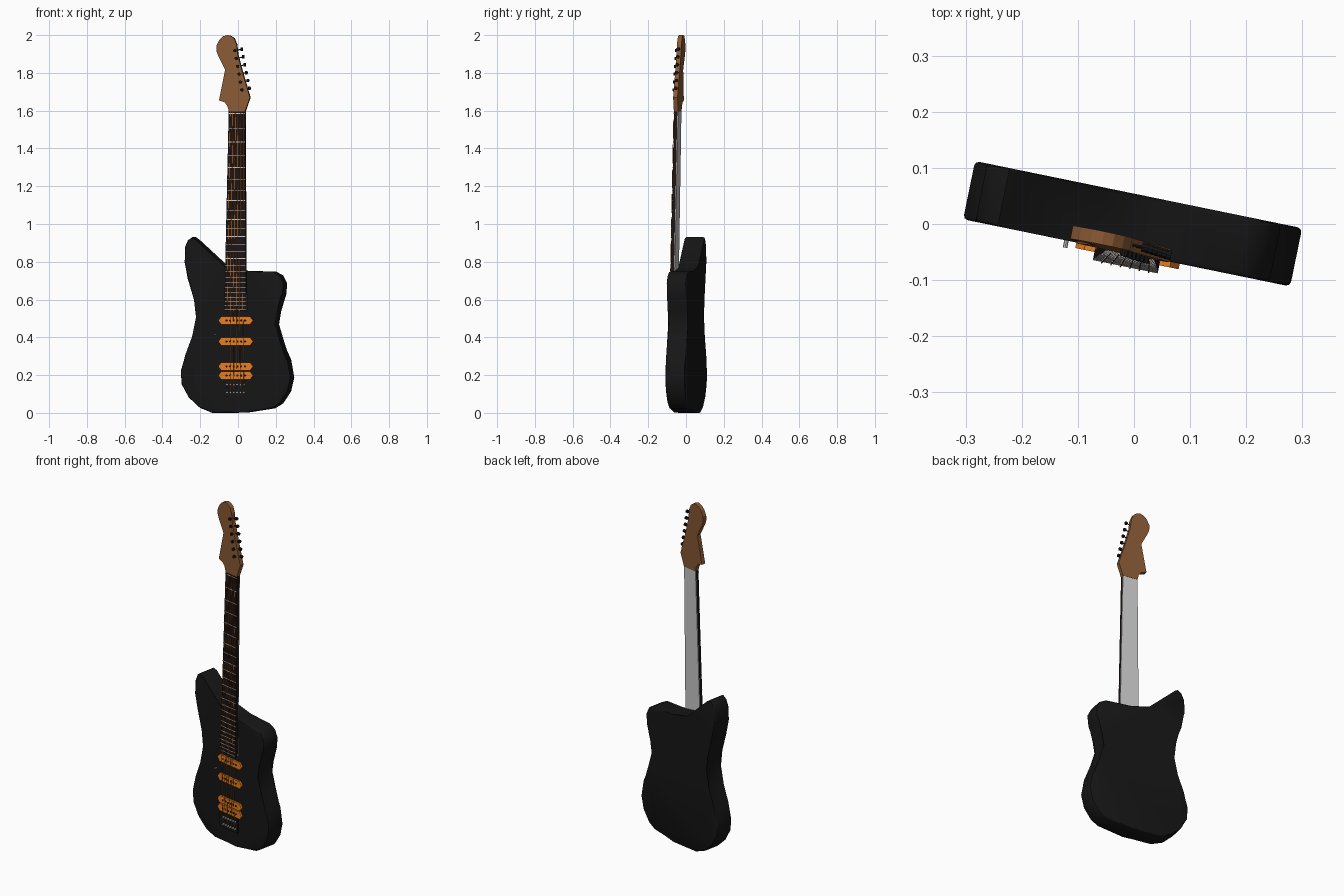
import bpy, bmesh, math
from mathutils import Matrix, Vector

if "Cube" in bpy.data.objects:
    bpy.data.objects.remove(bpy.data.objects["Cube"])

TURN = Matrix.Rotation(math.radians(-11.6), 4, 'Z')   # whole guitar is turned slightly


def material(name, rgb):
    m = bpy.data.materials.new(name)
    m.diffuse_color = (*rgb, 1)
    m.use_nodes = True
    m.node_tree.nodes["Principled BSDF"].inputs["Base Color"].default_value = m.diffuse_color
    return m


BLACK = material("black_paint", (0.008, 0.008, 0.008))
DARK = material("dark_board", (0.012, 0.007, 0.006))
WOOD = material("brown_wood", (0.25, 0.1, 0.035))
ORANGE = material("orange_metal", (0.8, 0.2, 0.015))


def neck_front(z):
    """Depth of the neck's front face: the neck leans back a little."""
    return -0.055 + 0.02 * (z - 1.58)


def finish(name, bm, mat, smooth=False):
    bmesh.ops.recalc_face_normals(bm, faces=bm.faces)
    me = bpy.data.meshes.new(name)
    bm.to_mesh(me)
    bm.free()
    ob = bpy.data.objects.new(name, me)
    bpy.context.collection.objects.link(ob)
    ob.matrix_world = TURN
    if mat:
        me.materials.append(mat)
    if smooth:
        bpy.ops.object.select_all(action='DESELECT')
        ob.select_set(True)
        bpy.context.view_layer.objects.active = ob
        bpy.ops.object.shade_smooth_by_angle(angle=math.radians(35))
    return ob


def add_prism(bm, pts, front, back):
    """Outline in x/z, closed between two depths given as functions of z."""
    f = [bm.verts.new((x, front(z), z)) for x, z in pts]
    b = [bm.verts.new((x, back(z), z)) for x, z in pts]
    caps = [bm.faces.new(f), bm.faces.new(b[::-1])]
    n = len(pts)
    for i in range(n):
        j = (i + 1) % n
        bm.faces.new((f[j], f[i], b[i], b[j]))
    return caps


def prism(name, pts, front, back, mat, bevel=0, smooth=False):
    bm = bmesh.new()
    caps = add_prism(bm, pts, front, back)
    if bevel:
        edges = {e for c in caps for e in c.edges}
        bmesh.ops.bevel(bm, geom=list(edges), offset=bevel, segments=2,
                        profile=0.5, affect='EDGES')
    return finish(name, bm, mat, smooth)


def add_rod(bm, a, b, r, sides=8):
    a, b = Vector(a), Vector(b)
    d = b - a
    m = Matrix.Translation((a + b) / 2) @ d.to_track_quat('Z', 'Y').to_matrix().to_4x4()
    bmesh.ops.create_cone(bm, cap_ends=True, segments=sides, radius1=r,
                          radius2=r, depth=d.length, matrix=m)


def level(v):
    return lambda z: v


# Body: offset-waist outline with a long horn
body = [(-.278, .876), (-.262, .913), (-.237, .931), (-.222, .92), (-.068, .77),
        (.045, .752), (.197, .748), (.235, .728), (.257, .685), (.251, .622),
        (.214, .537), (.203, .468), (.23, .378), (.278, .283), (.295, .188),
        (.278, .114), (.235, .05), (.192, .024), (.04, .001), (-.13, 0),
        (-.197, .027), (-.257, .082), (-.295, .151), (-.3, .22), (-.273, .31),
        (-.23, .4), (-.208, .505), (-.219, .6), (-.262, .706), (-.278, .8)]
prism("body", body, level(-.053), level(.053), BLACK, .008, True)

# Neck: dark fretboard with a grey back
Z_NUT, Z_END = 1.6, .54


def half_width(z):
    return .044 + (Z_NUT - z) / (Z_NUT - Z_END) * .015


def centre(z):
    return .005 * (z - Z_END) / (Z_NUT - Z_END)


neck = [(centre(z) + s * half_width(z), z)
        for z, s in ((Z_NUT, -1), (Z_NUT, 1), (Z_END, 1), (Z_END, -1))]
prism("fretboard", neck, neck_front, lambda z: neck_front(z) + .018, DARK)
prism("neck_back", neck, lambda z: neck_front(z) + .018,
      lambda z: neck_front(z) + .022, None)

# Frets follow the usual twelfth-root spacing
bm = bmesh.new()
for i in range(25):
    z = .2 + 1.385 * 2 ** (-i / 12)
    w, c = half_width(z), centre(z)
    add_prism(bm, [(c - w, z - .0018), (c + w, z - .0018), (c + w, z + .0018), (c - w, z + .0018)],
              lambda q: neck_front(q) - .002, lambda q: neck_front(q) + .002)
finish("frets", bm, None)

# Headstock
head = [(-.049, 2.0), (-.07, 1.994), (-.09, 1.976), (-.106, 1.945), (-.106, 1.915),
        (-.097, 1.89), (-.059, 1.817), (-.092, 1.654), (-.062, 1.645), (-.046, 1.625),
        (-.038, 1.596), (.049, 1.596), (.075, 1.67), (.033, 1.807), (.008, 1.897),
        (.002, 1.95), (-.012, 1.983), (-.03, 1.996)]
prism("headstock", head, lambda z: neck_front(z) - .001,
      lambda z: neck_front(z) + .023, WOOD)

# Tuners: posts on the face, keys along the edge
posts, keys = bmesh.new(), bmesh.new()
for i in range(6):
    t = i / 5
    z, x = 1.918 - .208 * t, -.006 + .038 * t
    y = neck_front(z)
    add_rod(posts, (x, y + .005, z), (x, y - .012, z), .008, 10)
    k = Vector((.028 + .042 * t, y + .011, z + .008))
    add_rod(keys, (x, y + .011, z), k, .003, 6)
    add_rod(keys, k - Vector((.006, 0, 0)), k + Vector((.006, 0, 0)), .009, 10)
finish("tuner_posts", posts, BLACK, True)
finish("tuner_keys", keys, BLACK, True)

# Pickups: bars with pointed ends and six poles each
for n, z in enumerate((.489, .378, .246, .198)):
    shape = [(s * x, z + h) for s, x, h in
             ((-1, .094, 0), (-1, .078, .021), (1, .078, .021),
              (1, .094, 0), (1, .078, -.021), (-1, .078, -.021))]
    prism(f"pickup_{n + 1}", shape, level(-.063), level(-.05), ORANGE)
    bm = bmesh.new()
    for i in range(6):
        x = -.05 + .02 * i
        add_rod(bm, (x, -.06, z), (x, -.065, z), .0055)
    finish(f"pickup_poles_{n + 1}", bm, BLACK)

# Bridge plate with two rows of grey studs
prism("bridge", [(-.085, .085), (.06, .085), (.06, .17), (-.085, .17)],
      level(-.06), level(-.05), BLACK)
bm = bmesh.new()
for z in (.15, .108):
    for i in range(6):
        x = -.045 + .018 * i
        add_rod(bm, (x, -.055, z), (x, -.07, z), .005)
finish("bridge_studs", bm, None)

# Small switch beside the pickups
bm = bmesh.new()
add_rod(bm, (-.112, -.05, .415), (-.112, -.066, .415), .004)
finish("switch", bm, None)

# Strings: bridge, over the end of the fretboard, to the nut
bm = bmesh.new()
for i in range(6):
    s = (i - 2.5) / 2.5
    pts = [(s * .045, -.069, .13), (s * .043, neck_front(.55) - .004, .55),
           (.005 + s * .035, neck_front(1.59) - .004, 1.59)]
    for a, b in zip(pts, pts[1:]):
        add_rod(bm, a, b, .0011, 5)
finish("strings", bm, ORANGE)
